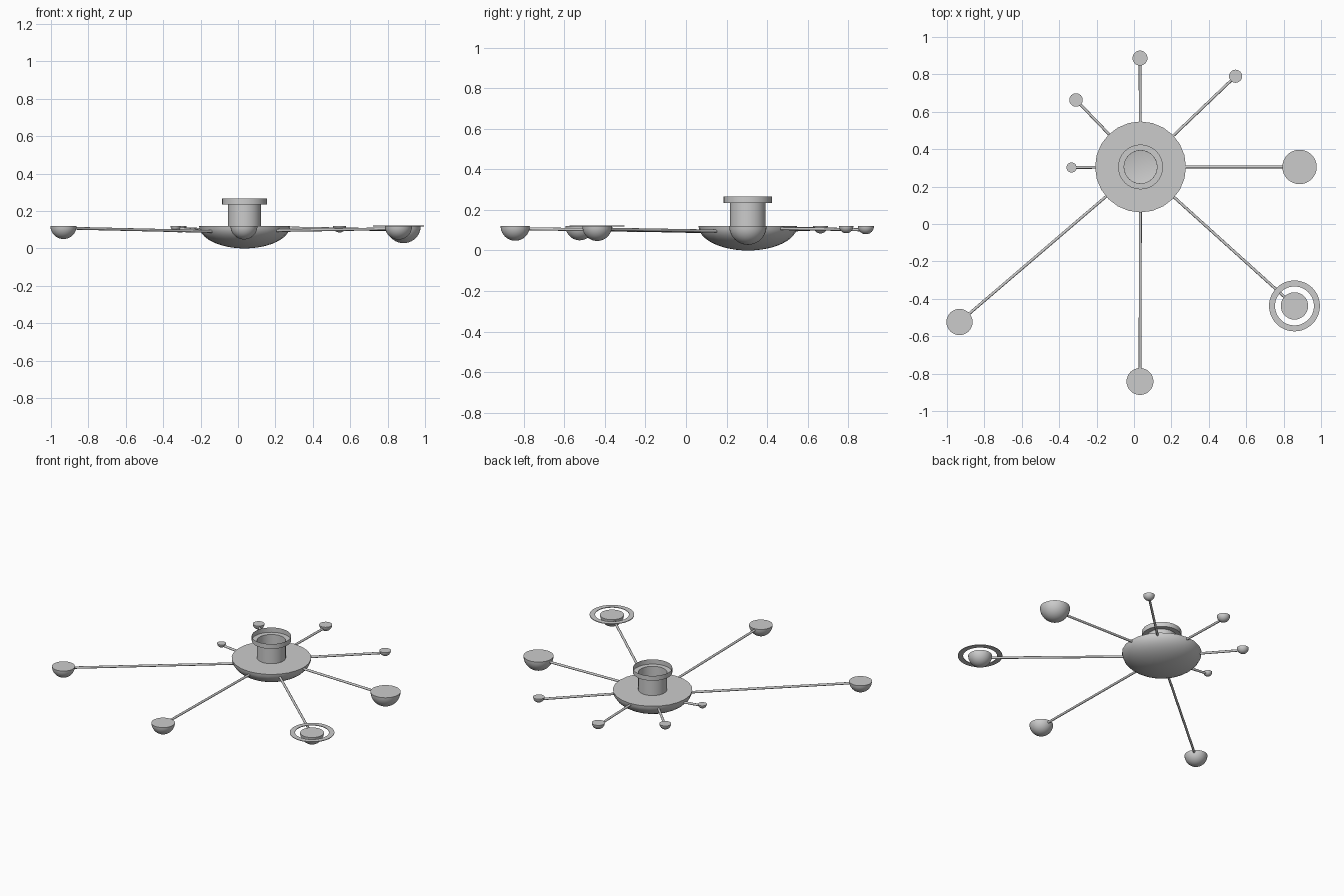
import bpy, bmesh, math
from mathutils import Vector

if "Cube" in bpy.data.objects:
    bpy.data.objects.remove(bpy.data.objects["Cube"])

TOP = 0.12
HUB = Vector((0.035, 0.305, 0))


def finish(bm, name, loc):
    bmesh.ops.recalc_face_normals(bm, faces=bm.faces)
    me = bpy.data.meshes.new(name)
    bm.to_mesh(me)
    bm.free()
    ob = bpy.data.objects.new(name, me)
    ob.location = loc
    bpy.context.collection.objects.link(ob)
    bpy.context.view_layer.objects.active = ob
    ob.select_set(True)
    bpy.ops.object.shade_smooth_by_angle(angle=math.radians(35))
    ob.select_set(False)
    return ob


def lathe(name, profile, loc, seg, closed=False):
    """Revolve (radius, z) points around z."""
    bm = bmesh.new()
    vs = [bm.verts.new((r, 0, z)) for r, z in profile]
    es = [bm.edges.new(p) for p in zip(vs, vs[1:])]
    if closed:
        es.append(bm.edges.new((vs[-1], vs[0])))
    bmesh.ops.spin(bm, geom=vs + es, cent=(0, 0, 0), axis=(0, 0, 1),
                   angle=math.tau, steps=seg, use_duplicate=False)
    bmesh.ops.remove_doubles(bm, verts=bm.verts, dist=1e-5)
    return finish(bm, name, loc)


def bowl(radius, depth, n):
    """Quarter ellipse from the bottom pole up to the rim at z = TOP."""
    return [(radius * math.sin(a), TOP - depth * math.cos(a))
            for a in (math.pi / 2 * i / n for i in range(n + 1))]


def rod(name, a, b, radius=0.0075):
    bm = bmesh.new()
    d = b - a
    bmesh.ops.create_cone(bm, cap_ends=True, segments=12, radius1=radius,
                          radius2=radius, depth=d.length)
    ob = finish(bm, name, (a + b) / 2)
    ob.rotation_euler = d.to_track_quat('Z', 'Y').to_euler()


# Central bowl with flat top, and an open neck that steps out to a collar
lathe("hub_bowl", bowl(0.243, TOP, 12) + [(0.088, TOP)], HUB, 24)
lathe("neck_and_collar", [(0.088, TOP), (0.088, 0.235), (0.12, 0.235), (0.12, 0.267)],
      HUB, 32)

# Half-ball pods: x, y, radius, rod height at hub, rod height at pod
pods = [
    (0.885, 0.305, 0.092, 0.110, 0.100),
    (0.858, -0.438, 0.073, 0.095, 0.105),
    (0.032, -0.842, 0.072, 0.094, 0.107),
    (-0.933, -0.524, 0.070, 0.090, 0.108),
    (-0.334, 0.302, 0.027, 0.092, 0.106),
    (-0.310, 0.663, 0.036, 0.098, 0.106),
    (0.032, 0.887, 0.040, 0.110, 0.102),
    (0.543, 0.790, 0.035, 0.108, 0.104),
]
for i, (x, y, r, z0, z1) in enumerate(pods, 1):
    loc = Vector((x, y, 0))
    lathe(f"pod_{i}", bowl(r, r, 10) + [(0, TOP)], loc, 32)
    # Thin arm from inside the hub to inside the pod
    d = (loc - HUB).normalized()
    rod(f"arm_{i}", HUB + d * 0.195 + Vector((0, 0, z0)),
        loc - d * r * 0.75 + Vector((0, 0, z1)))

# Flat ring around the second pod
lathe("pod_ring", [(0.104, TOP - 0.002), (0.136, TOP - 0.002),
                   (0.136, TOP + 0.002), (0.104, TOP + 0.002)],
      (0.858, -0.438, 0), 48, closed=True)
